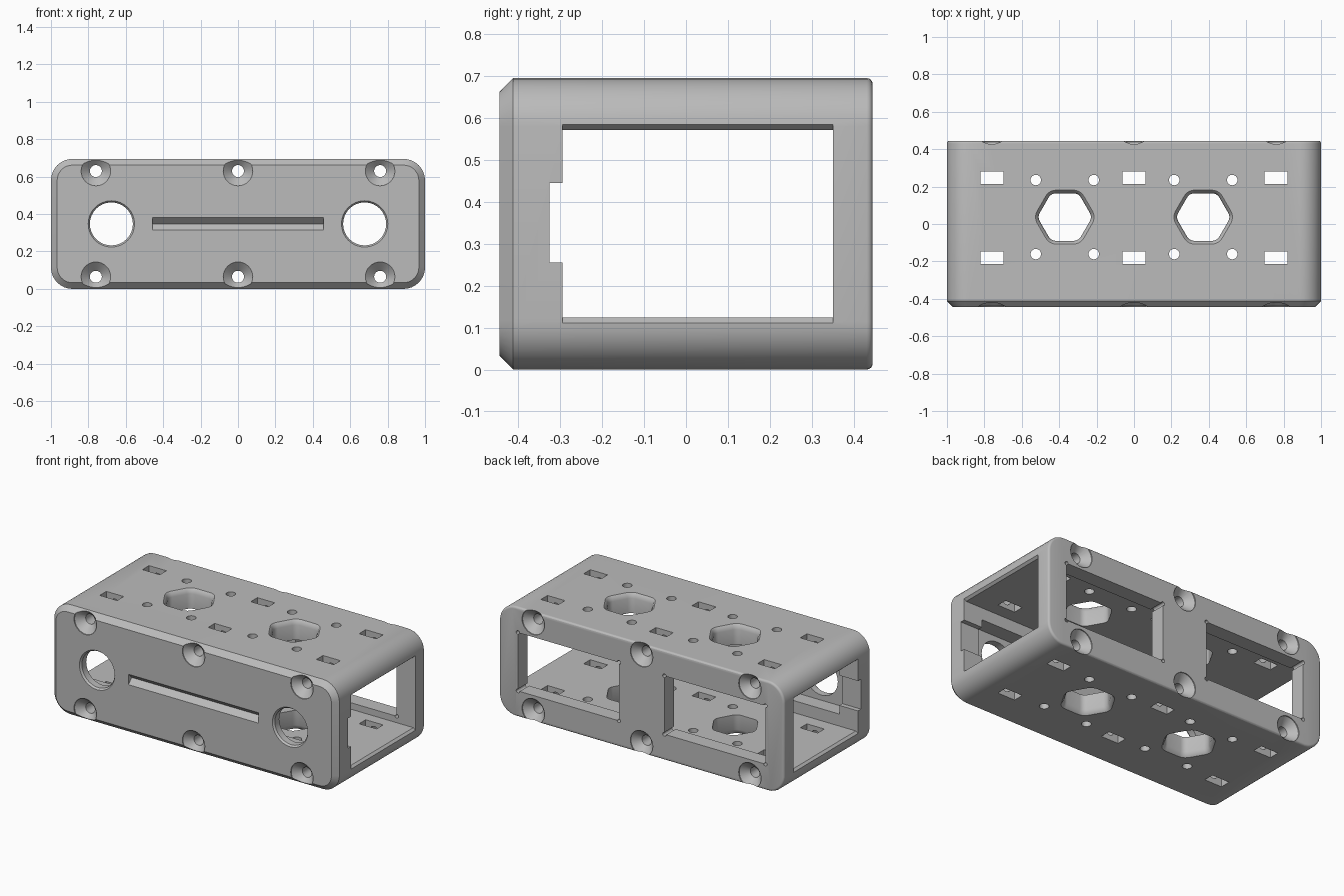
import bpy, bmesh, math
from mathutils import Vector

cube = bpy.data.objects.get("Cube")
if cube:
    bpy.data.objects.remove(cube, do_unlink=True)

grey = bpy.data.materials.new("light grey plastic")
grey.use_nodes = True
shade = (0.5, 0.5, 0.5, 1)
grey.diffuse_color = shade
grey.node_tree.nodes["Principled BSDF"].inputs["Base Color"].default_value = shade

MID = 0.3475          # centre height
FRONT, BACK = -0.445, 0.445


def loft(name, rings):
    """Skin a closed solid through rings of equal length."""
    bm = bmesh.new()
    rows = [[bm.verts.new(p) for p in ring] for ring in rings]
    n = len(rows[0])
    for a, b in zip(rows, rows[1:]):
        for i in range(n):
            j = (i + 1) % n
            bm.faces.new((a[i], a[j], b[j], b[i]))
    bm.faces.new(rows[0])
    bm.faces.new(rows[-1])
    bmesh.ops.recalc_face_normals(bm, faces=bm.faces)
    mesh = bpy.data.meshes.new(name)
    bm.to_mesh(mesh)
    bm.free()
    mesh.materials.append(grey)
    obj = bpy.data.objects.new(name, mesh)
    bpy.context.scene.collection.objects.link(obj)
    return obj


def rounded(points, radius, seg):
    """Fillet the corners of a convex 2D polygon."""
    out = []
    for i, p in enumerate(points):
        p = Vector(p)
        a = (Vector(points[i - 1]) - p).normalized()
        b = (Vector(points[(i + 1) % len(points)]) - p).normalized()
        half = a.angle(b) / 2
        reach = radius / math.tan(half)
        centre = p + (a + b).normalized() * (radius / math.sin(half))
        start, end = p + a * reach - centre, p + b * reach - centre
        for k in range(seg + 1):
            d = start.lerp(end, k / seg) if k in (0, seg) else start.slerp(end, k / seg)
            out.append(centre + d.normalized() * radius)
    return out


def shell_ring(y, inset):
    w, h = 1 - inset, MID - inset
    ring = rounded([(-w, -h), (w, -h), (w, h), (-w, h)], 0.115 - inset, 8)
    return [(p.x, y, p.y + MID) for p in ring]


def circle(radius, n=32):
    return [(radius * math.cos(math.tau * i / n), radius * math.sin(math.tau * i / n))
            for i in range(n)]


def along_y(x, z, profile):
    """Turned cutter along y from (y, radius) pairs."""
    return loft("cutter", [[(x + u, y, z + v) for u, v in circle(r)] for y, r in profile])


def along_z(x, y, radius):
    return loft("cutter", [[(x + u, y + v, z) for u, v in circle(radius, 24)] for z in (-0.1, 0.8)])


def box(x0, x1, y0, y1, z0, z1):
    return loft("cutter", [[(x0, y0, z), (x1, y0, z), (x1, y1, z), (x0, y1, z)] for z in (z0, z1)])


def hexagon(x, y, z, grow):
    pts = [Vector(c) * (0.1466 + grow) for c in circle(1, 6)]
    return [(x + p.x, y + p.y, z) for p in rounded(pts, 0.045 + grow, 5)]


# Outer shell: chamfered front, softly rounded back
rings = [shell_ring(FRONT, 0.033), shell_ring(FRONT + 0.033, 0)]
for k in range(5):
    t = math.radians(90 * k / 4)
    rings.append(shell_ring(BACK - 0.014 * (1 - math.sin(t)), 0.014 * (1 - math.cos(t))))
body = loft("case_body", rings)

cutters = []

# Main cavity through both ends, flared slightly at the openings
half = [(1.1, 0.2365), (1, 0.2365), (0.985, 0.2235)]
side = half + [(-x, z) for x, z in reversed(half)]
outline = side + [(x, -z) for x, z in reversed(side)]
cutters.append(loft("cutter", [[(x, y, z + MID) for x, z in outline] for y in (-0.295, 0.35)]))

# Board groove and deeper pocket behind the front wall
cutters.append(box(-1.1, 1.1, -0.325, -0.2, 0.255, 0.445))
cutters.append(box(-0.87, 0.87, -0.39, -0.21, 0.2, 0.495))

# Shallow V slot in the front
slot = [(-0.5, -0.033), (FRONT, -0.033), (FRONT + 0.033, 0), (FRONT, 0.033), (-0.5, 0.033)]
cutters.append(loft("cutter", [[(x, y, z + MID) for y, z in slot] for x in (-0.457, 0.457)]))

# Countersunk screw channels and their nut slots
sink = 0.05
screw = [(FRONT - 0.02, 0.079), (FRONT + 0.006, 0.079), (FRONT + sink, 0.032),
         (BACK - sink, 0.032), (BACK - 0.006, 0.079), (BACK + 0.02, 0.079)]
for x in (-0.76, 0, 0.76):
    for z in (0.065, 0.63):
        cutters.append(along_y(x, z, screw))
    for y in (-0.18, 0.248):
        cutters.append(box(x - 0.061, x + 0.061, y - 0.033, y + 0.033, -0.1, 0.8))

for s in (-1, 1):
    # Round front opening
    cutters.append(along_y(s * 0.677, MID, [(-0.6, 0.124), (FRONT, 0.124), (FRONT + 0.012, 0.115), (-0.25, 0.115)]))
    # Back window with relieved corners
    xs = sorted((s * 0.16, s * 0.868))
    cutters.append(box(xs[0], xs[1], 0.3, 0.6, 0.165, 0.535))
    for x in xs:
        for z in (0.165, 0.535):
            cutters.append(along_y(x, z, [(0.31, 0.012), (0.55, 0.012)]))
    # Hexagonal opening, flared at top and bottom
    levels = [(-0.05, 0.02), (0, 0.02), (0.008, 0.01), (0.03, 0)]
    top = 2 * MID
    levels += [(top - z, g) for z, g in reversed(levels)]
    cutters.append(loft("cutter", [hexagon(s * 0.37, 0.037, z, g) for z, g in levels]))
    # Four small holes around it
    for dx in (-0.155, 0.155):
        for dy in (-0.198, 0.198):
            cutters.append(along_z(s * 0.37 + dx, 0.037 + dy, 0.028))

# Cut everything and bake the result
for c in cutters:
    c.hide_render = True
    mod = body.modifiers.new("cut", "BOOLEAN")
    mod.operation = "DIFFERENCE"
    mod.solver = "EXACT"
    mod.object = c
deps = bpy.context.evaluated_depsgraph_get()
baked = bpy.data.meshes.new_from_object(body.evaluated_get(deps))
body.modifiers.clear()
body.data = baked
baked.materials.clear()
baked.materials.append(grey)
for p in baked.polygons:
    p.material_index = 0
for c in cutters:
    bpy.data.objects.remove(c, do_unlink=True)

bpy.ops.object.select_all(action="DESELECT")
body.select_set(True)
bpy.context.view_layer.objects.active = body
bpy.ops.object.shade_smooth_by_angle(angle=math.radians(30))
